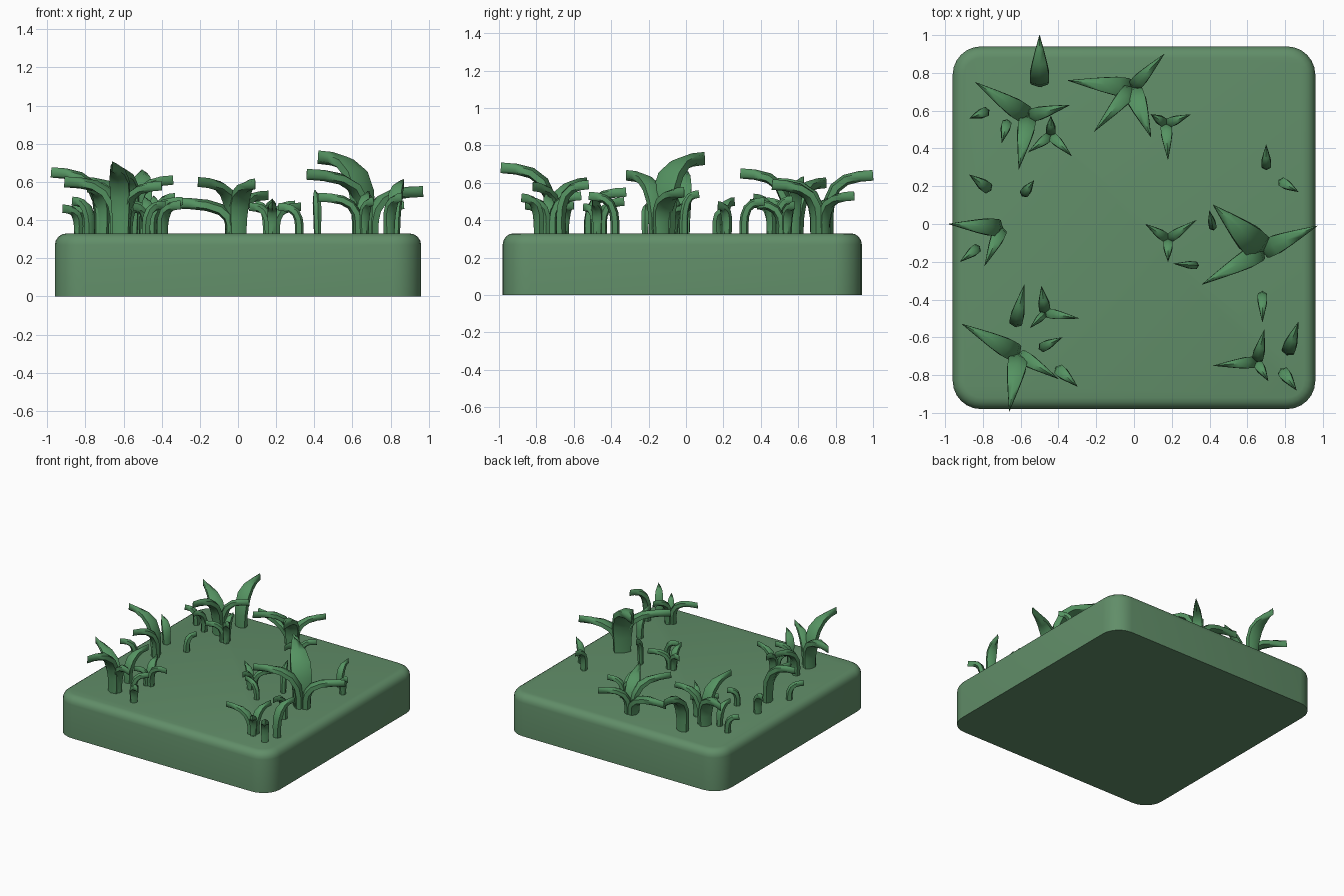
import bpy, bmesh
from mathutils import Vector

def material(name, col):
    m = bpy.data.materials.new(name)
    m.diffuse_color = (*col, 1)
    return m

soil_mat = material("turf_green", (0.12, 0.27, 0.14))
leaf_mat = material("blade_green", (0.09, 0.29, 0.12))

def finish(bm, name, mat, angle):
    bmesh.ops.recalc_face_normals(bm, faces=bm.faces)
    me = bpy.data.meshes.new(name)
    bm.to_mesh(me)
    bm.free()
    ob = bpy.data.objects.new(name, me)
    bpy.context.collection.objects.link(ob)
    me.materials.append(mat)
    bpy.ops.object.select_all(action='DESELECT')
    ob.select_set(True)
    bpy.context.view_layer.objects.active = ob
    bpy.ops.object.shade_smooth_by_angle(angle=angle)
    return ob

# ground block: rounded corners, rounded top rim, sharp flat bottom
TOP = 0.33
bm = bmesh.new()
bmesh.ops.create_cube(bm, size=1)
for v in bm.verts:
    v.co = Vector((v.co.x * 1.92, v.co.y * 1.92 - 0.02, (v.co.z + 0.5) * TOP))
upright = [e for e in bm.edges if abs(e.verts[0].co.z - e.verts[1].co.z) > 0.1]
bmesh.ops.bevel(bm, geom=upright, offset=0.15, segments=6, profile=0.5, affect='EDGES')
rim = [e for e in bm.edges if all(v.co.z > TOP - 1e-4 for v in e.verts)]
bmesh.ops.bevel(bm, geom=rim, offset=0.06, segments=4, profile=0.5, affect='EDGES')
finish(bm, "ground_block", soil_mat, 0.7)

# blade profile: (reach fraction, height fraction, width fraction)
PROFILE = [(0, -0.08, 0.8), (0, 0.3, 0.9), (0.04, 0.55, 1.0), (0.17, 0.78, 1.0),
           (0.4, 0.92, 0.78), (0.7, 0.98, 0.42), (1, 1.0, 0.02)]

def blade(bm, base, tip, z, w):
    base, tip = Vector(base), Vector(tip)
    d = (tip - base).normalized()
    side = Vector((-d.y, d.x, 0))
    t = 0.035 + 0.3 * w
    start = base + d * t * 0.4
    reach = (tip - start).length
    pts = [(Vector((*(start + d * reach * s), TOP + (z - TOP) * h)), wf) for s, h, wf in PROFILE]
    rings = []
    for i, (p, wf) in enumerate(pts):
        a, b = pts[max(i - 1, 0)][0], pts[min(i + 1, len(pts) - 1)][0]
        tan = (b - a).normalized()
        up = side.cross(tan)
        hw = w * wf / 2
        th = t * (1 - 0.15 * i / len(pts)) / 2
        section = [(0, 1), (1, 0.55), (1, -0.55), (0, -1), (-1, -0.55), (-1, 0.55)]
        rings.append([bm.verts.new(p + side * hw * u + up * th * v) for u, v in section])
    for r0, r1 in zip(rings, rings[1:]):
        for k in range(6):
            bm.faces.new((r0[k], r0[(k + 1) % 6], r1[(k + 1) % 6], r1[k]))
    bm.faces.new(rings[0])
    bm.faces.new(rings[-1])

# tufts: root, then tip x, tip y, tip height, blade width
TUFTS = {
    "back_left_tuft": ((-0.56, 0.57), [(-0.84, 0.75, 0.6, 0.1), (-0.34, 0.63, 0.61, 0.07), (-0.61, 0.29, 0.65, 0.09)]),
    "back_left_sprout": ((-0.44, 0.47), [(-0.44, 0.57, 0.51, 0.05), (-0.56, 0.38, 0.48, 0.05), (-0.33, 0.36, 0.52, 0.05)]),
    "back_tuft": ((-0.01, 0.72), [(-0.35, 0.76, 0.49, 0.1), (0.16, 0.9, 0.53, 0.07), (0.09, 0.46, 0.59, 0.1), (-0.21, 0.49, 0.6, 0.08)]),
    "back_sprout": ((0.17, 0.53), [(0.09, 0.58, 0.48, 0.05), (0.3, 0.58, 0.48, 0.05), (0.18, 0.34, 0.49, 0.06)]),
    "left_tuft": ((-0.7, -0.02), [(-0.98, 0.0, 0.65, 0.09), (-0.79, -0.22, 0.57, 0.07)]),
    "middle_sprout": ((0.18, -0.08), [(0.06, 0.0, 0.47, 0.05), (0.33, 0.02, 0.47, 0.05), (0.18, -0.2, 0.48, 0.05)]),
    "right_tuft": ((0.68, -0.14), [(0.42, 0.1, 0.73, 0.15), (0.97, -0.01, 0.55, 0.1), (0.36, -0.32, 0.64, 0.1)]),
    "front_right_tuft": ((0.65, -0.73), [(0.69, -0.56, 0.53, 0.06), (0.42, -0.75, 0.52, 0.06), (0.71, -0.83, 0.5, 0.05)]),
    "front_left_tuft": ((-0.61, -0.69), [(-0.91, -0.53, 0.6, 0.1), (-0.66, -0.99, 0.68, 0.1), (-0.4, -0.82, 0.58, 0.07)]),
    "front_left_sprout": ((-0.47, -0.47), [(-0.49, -0.33, 0.5, 0.06), (-0.29, -0.5, 0.5, 0.05), (-0.55, -0.55, 0.47, 0.04)]),
}
for name, (root, tips) in TUFTS.items():
    bm = bmesh.new()
    for x, y, z, w in tips:
        blade(bm, root, (x, y), z, w)
    finish(bm, name, leaf_mat, 0.9)

# lone blades: base x, y, tip x, y, tip height, width
bm = bmesh.new()
for bx, by, tx, ty, z, w in [
    (-0.5, 0.73, -0.5, 1.0, 0.64, 0.1),
    (-0.77, 0.6, -0.87, 0.56, 0.46, 0.05),
    (-0.67, 0.55, -0.7, 0.43, 0.5, 0.05),
    (-0.76, 0.18, -0.87, 0.26, 0.5, 0.06),
    (-0.59, 0.15, -0.53, 0.23, 0.46, 0.05),
    (-0.82, -0.12, -0.92, -0.2, 0.46, 0.05),
    (0.7, 0.29, 0.7, 0.42, 0.5, 0.05),
    (0.77, 0.23, 0.87, 0.17, 0.48, 0.05),
]:
    blade(bm, (bx, by), (tx, ty), z, w)
finish(bm, "rear_lone_blades", leaf_mat, 0.9)

bm = bmesh.new()
for bx, by, tx, ty, z, w in [
    (0.34, -0.22, 0.21, -0.21, 0.47, 0.04),
    (0.42, -0.03, 0.4, 0.07, 0.54, 0.04),
    (0.68, -0.36, 0.68, -0.52, 0.53, 0.05),
    (0.81, -0.69, 0.87, -0.52, 0.59, 0.07),
    (0.78, -0.77, 0.86, -0.88, 0.52, 0.06),
    (-0.5, -0.66, -0.38, -0.6, 0.48, 0.05),
    (-0.41, -0.76, -0.3, -0.86, 0.48, 0.06),
    (-0.63, -0.54, -0.58, -0.32, 0.55, 0.07),
]:
    blade(bm, (bx, by), (tx, ty), z, w)
finish(bm, "front_lone_blades", leaf_mat, 0.9)
